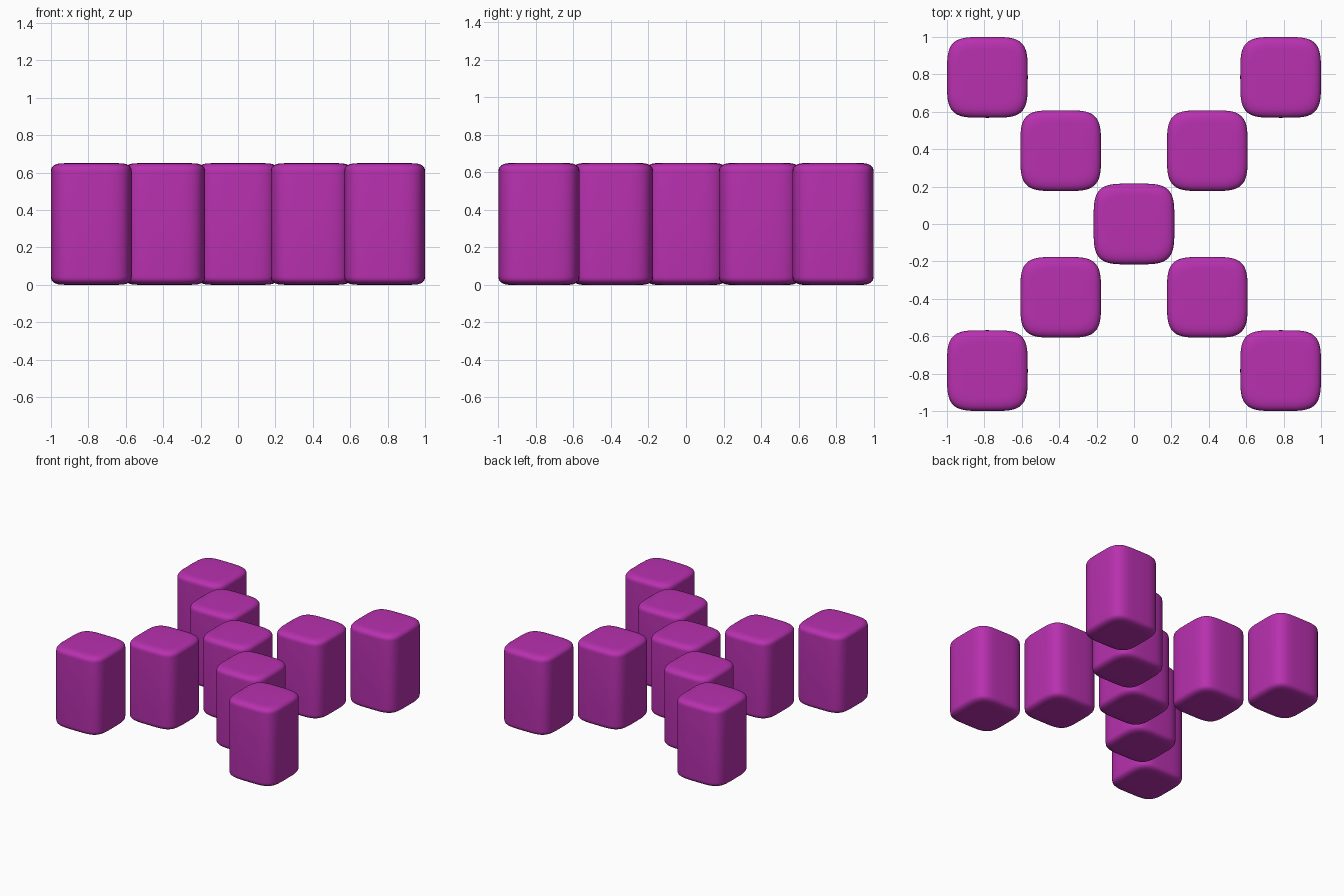
import bpy, bmesh, math

if "Cube" in bpy.data.objects:
    bpy.data.objects.remove(bpy.data.objects["Cube"])

HALF, HEIGHT = 0.216, 0.65      # block half width and height
RIM_X, RIM_Z = 0.075, 0.045     # rounding of the top and bottom rims
SPACING = 0.392


def power(c, n):
    return math.copysign(abs(c) ** (2 / n), c)


def ring(bm, half, z, n=4.2, count=64):
    # soft square outline
    pts = []
    for i in range(count):
        t = 2 * math.pi * i / count
        pts.append(bm.verts.new((half * power(math.cos(t), n),
                                 half * power(math.sin(t), n), z)))
    return pts


# Soft-cornered block mesh, shared by every copy
rim = []
for i in range(9):
    t = math.pi / 2 * i / 8
    rim.append((HALF - RIM_X + RIM_X * power(math.sin(t), 2.6),
                RIM_Z * (1 - power(max(math.cos(t), 0), 2.6))))
profile = rim + [(r, HEIGHT - z) for r, z in reversed(rim)]

bm = bmesh.new()
rings = [ring(bm, r, z) for r, z in profile]
for a, b in zip(rings, rings[1:]):
    for i in range(len(a)):
        j = (i + 1) % len(a)
        bm.faces.new((a[i], a[j], b[j], b[i]))
bm.faces.new(rings[0][::-1])
bm.faces.new(rings[-1])
bmesh.ops.recalc_face_normals(bm, faces=bm.faces)
for f in bm.faces:
    f.smooth = True
mesh = bpy.data.meshes.new("soft_block")
bm.to_mesh(mesh)
bm.free()

mat = bpy.data.materials.new("magenta")
mat.diffuse_color = (0.48, 0.03, 0.43, 1)
mat.use_nodes = True
mat.node_tree.nodes["Principled BSDF"].inputs["Base Color"].default_value = mat.diffuse_color
mesh.materials.append(mat)

# Nine blocks laid out in an X
spots = [(0, 0)] + [(sx * k, sy * k) for k in (1, 2) for sx in (-1, 1) for sy in (-1, 1)]
for n, (x, y) in enumerate(spots):
    block = bpy.data.objects.new(f"block_{n + 1}", mesh)
    block.location = (x * SPACING, y * SPACING, 0)
    bpy.context.collection.objects.link(block)
